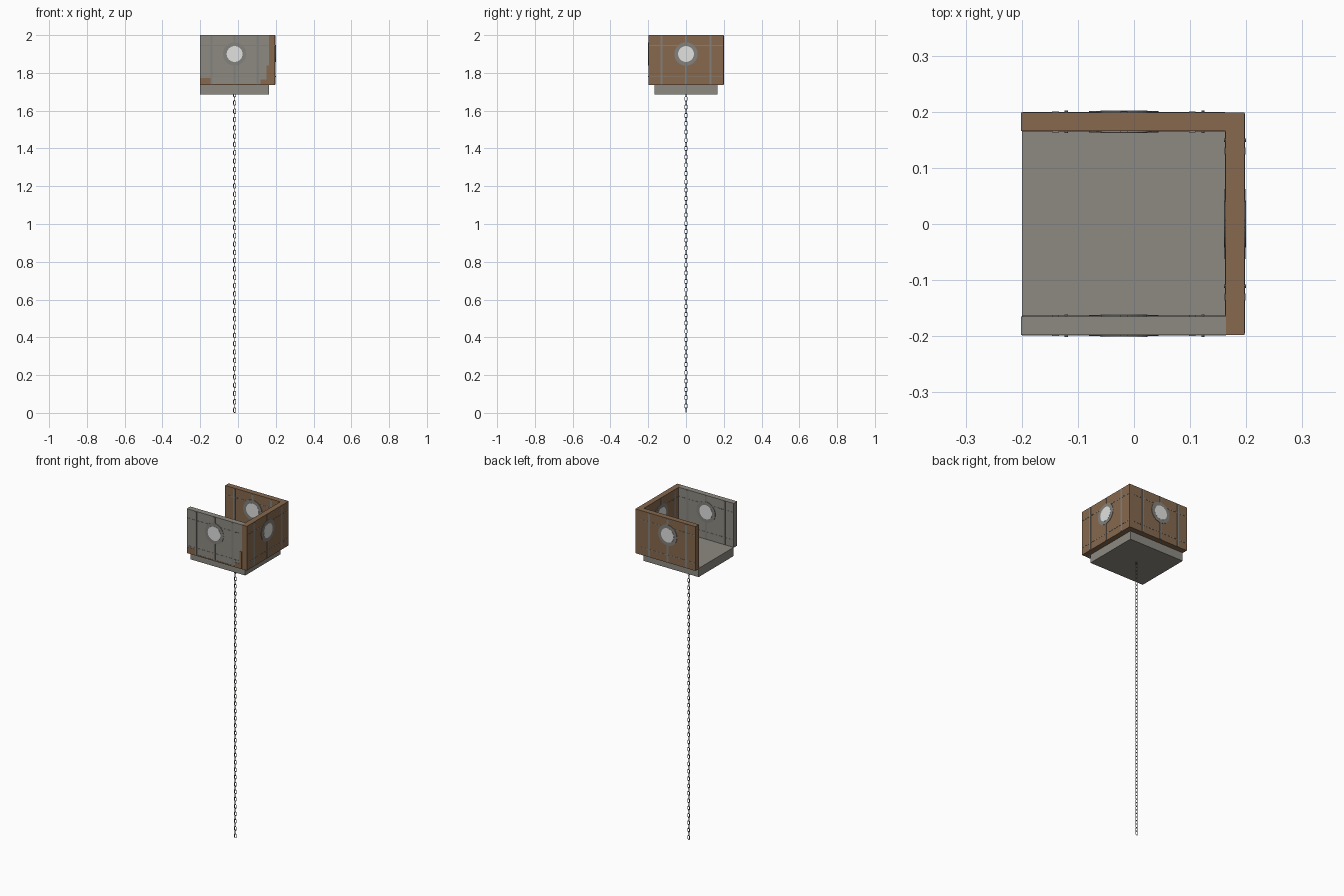
import bpy, bmesh
from math import pi
from mathutils import Matrix, Vector

cube = bpy.data.objects.get("Cube")
if cube:
    bpy.data.objects.remove(cube, do_unlink=True)


def material(name, rgb):
    m = bpy.data.materials.new(name)
    m.use_nodes = True
    m.diffuse_color = (*rgb, 1)
    m.node_tree.nodes["Principled BSDF"].inputs["Base Color"].default_value = (*rgb, 1)
    return m


WOOD = material("brown wood", (0.24, 0.14, 0.075))
STONE = material("warm grey", (0.27, 0.255, 0.225))
METAL = material("strap grey", (0.23, 0.22, 0.2))
GLASS = material("pale glass", (0.75, 0.75, 0.74))


def finish(bm, name, mat, matrix=None):
    if matrix:
        bm.transform(matrix)
    bmesh.ops.recalc_face_normals(bm, faces=bm.faces)
    mesh = bpy.data.meshes.new(name)
    bm.to_mesh(mesh)
    bm.free()
    mesh.materials.append(mat)
    ob = bpy.data.objects.new(name, mesh)
    bpy.context.collection.objects.link(ob)
    return ob


def add_box(bm, lo, hi):
    lo, hi = Vector(lo), Vector(hi)
    m = Matrix.Translation((lo + hi) / 2) @ Matrix.Diagonal((*(hi - lo), 1))
    bmesh.ops.create_cube(bm, size=1, matrix=m)


def box(name, lo, hi, mat):
    bm = bmesh.new()
    add_box(bm, lo, hi)
    return finish(bm, name, mat)


def add_disc(bm, u, n, z, radius, depth, sides=32):
    m = Matrix.Translation((u, n, z)) @ Matrix.Rotation(pi / 2, 4, "X")
    bmesh.ops.create_cone(bm, cap_ends=True, segments=sides, radius1=radius,
                          radius2=radius, depth=depth, matrix=m)


BOTTOM, TOP, WINDOW_Z, HALF = 1.735, 2.0, 1.9, 0.0165
BANDS = (1.78, 1.945)


def wall(name, matrix, start, end, spacing, mat):
    """Panel along local x, centred on its window, with fittings on both faces."""
    bm = bmesh.new()
    add_box(bm, (start, -HALF, BOTTOM), (end, HALF, TOP))
    finish(bm, name + "_panel", mat, matrix)

    # upright straps and thin level bands
    bm = bmesh.new()
    for u in (-spacing, 0, spacing):
        add_box(bm, (u - 0.006, -HALF - 0.002, BOTTOM + 0.003),
                (u + 0.006, HALF + 0.002, TOP - 0.003))
    for z in BANDS:
        add_box(bm, (start + 0.002, -HALF - 0.001, z - 0.002),
                (end - 0.002, HALF + 0.001, z + 0.002))
    finish(bm, name + "_straps", METAL, matrix)

    # studs on the bands
    bm = bmesh.new()
    for u in (-spacing, spacing):
        for z in BANDS:
            add_disc(bm, u + 0.019, 0, z, 0.003, 2 * HALF + 0.007, 8)
    finish(bm, name + "_studs", METAL, matrix)

    # round window and its frame
    bm = bmesh.new()
    add_disc(bm, 0, 0, WINDOW_Z, 0.062, 2 * HALF + 0.005)
    finish(bm, name + "_window_frame", METAL, matrix)
    bm = bmesh.new()
    add_disc(bm, 0, 0, WINDOW_Z, 0.042, 2 * HALF + 0.007)
    finish(bm, name + "_window_glass", GLASS, matrix)


CX = -0.018
wall("back_wall", Matrix.Translation((CX, 0.182, 0)), -0.183, 0.182, 0.122, WOOD)
wall("front_wall", Matrix.Translation((CX, -0.181, 0)), -0.183, 0.182, 0.122, STONE)
wall("left_wall", Matrix.Translation((0.18, 0, 0)) @ Matrix.Rotation(pi / 2, 4, "Z"),
     -0.1975, 0.1985, 0.13, WOOD)

# bare wood patches on the front panel
face = -0.181 - HALF
for i, (x0, x1, z0, z1) in enumerate([
        (-0.2, -0.145, BOTTOM, 1.772), (-0.145, 0.12, BOTTOM, 1.742),
        (0.12, 0.164, BOTTOM, 1.765), (0.15, 0.164, 1.765, 1.84)]):
    box(f"wood_patch_{i + 1}", (x0, face - 0.0015, z0), (x1, face + 0.001, z1), WOOD)

# floor slab
box("floor", (-0.2, -0.166, 1.685), (0.164, 0.166, BOTTOM + 0.002), STONE)


# hanging chain of alternating links
def add_link(bm, z, turn, width=0.0058, straight=0.007, wire=0.0019, steps=12, sides=5):
    from math import cos, sin
    spin = Matrix.Translation((CX, 0, z)) @ Matrix.Rotation(turn, 4, "Z")
    rings = []
    for i in range(steps):
        a = 2 * pi * (i + 0.5) / steps
        out = Vector((cos(a), 0, sin(a)))
        centre = out * width + Vector((0, 0, straight if sin(a) > 0 else -straight))
        ring = []
        for j in range(sides):
            b = 2 * pi * j / sides
            p = centre + out * wire * cos(b) + Vector((0, wire * sin(b), 0))
            ring.append(bm.verts.new(spin @ p))
        rings.append(ring)
    for i in range(steps):
        r, s = rings[i], rings[(i + 1) % steps]
        for j in range(sides):
            k = (j + 1) % sides
            bm.faces.new((r[j], r[k], s[k], s[j]))


bm = bmesh.new()
links = 77
reach = 0.0147
for i in range(links):
    z = reach + (1.685 - reach) * i / (links - 1)
    add_link(bm, z, (i % 2) * pi / 2)
chain = finish(bm, "chain", METAL)
for poly in chain.data.polygons:
    poly.use_smooth = True
